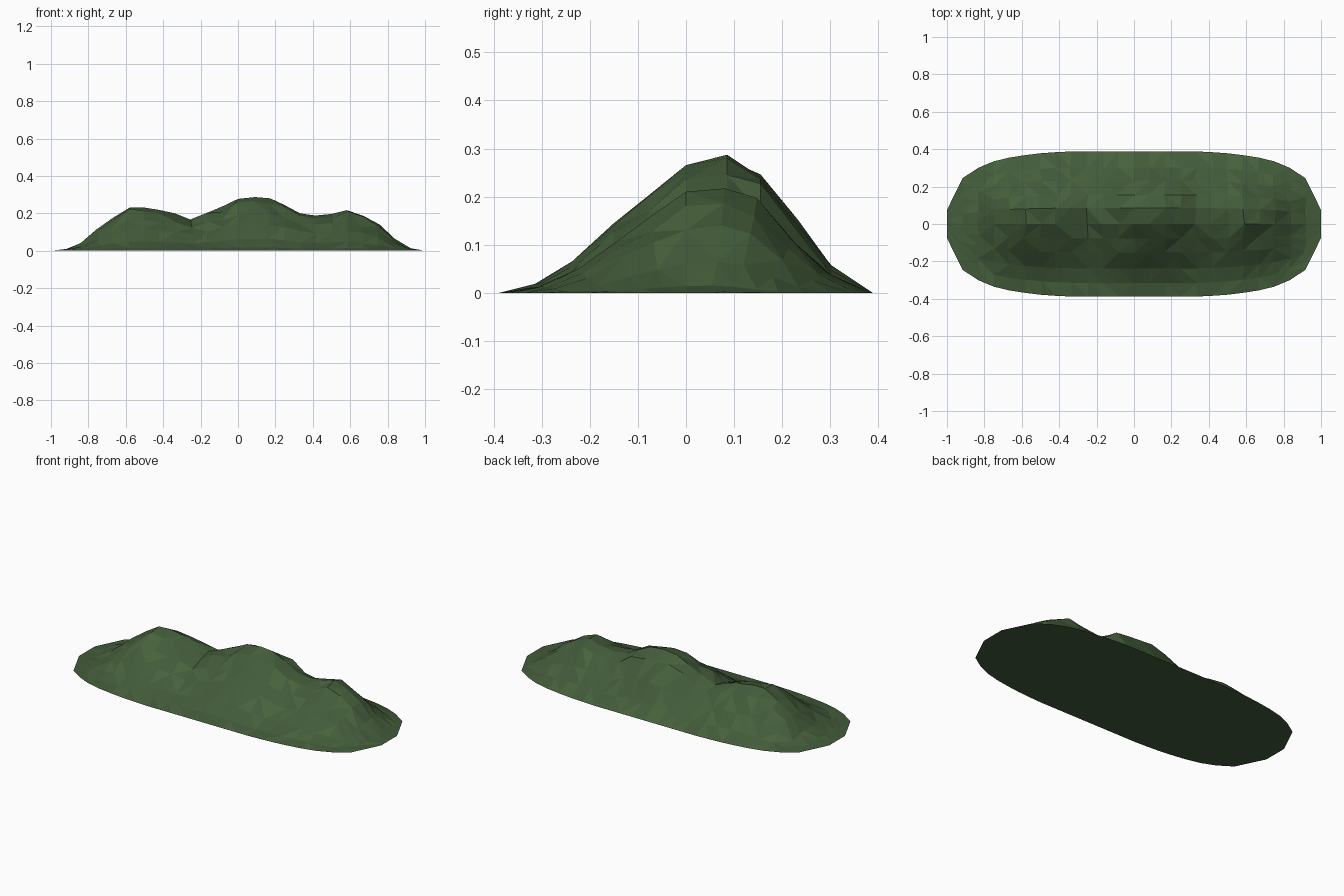
import bpy, bmesh, random

if "Cube" in bpy.data.objects:
    bpy.data.objects.remove(bpy.data.objects["Cube"])
random.seed(4)

# ridge height at 25 evenly spaced stations from left to right
RIDGE = [0, .01, .045, .115, .18, .23, .232, .218, .2, .167, .205, .24, .277,
         .287, .28, .245, .2, .188, .197, .217, .185, .14, .065, .015, 0]
# half of the footprint depth, from the middle to either end
HALF = [.388, .388, .388, .388, .388, .384, .378, .368, .355, .335, .3, .245, .075]
# slope profile: position across the depth, share of ridge height
ACROSS = [-1, -.81, -.61, -.39, -.2, 0, .22, .4, .6, .78, 1]
SHARE = [0, .063, .23, .52, .74, .95, 1, .9, .52, .2, 0]

# two grass tones
def tone(name, rgb):
    m = bpy.data.materials.new(name)
    m.diffuse_color = (*rgb, 1)
    m.use_nodes = True
    m.node_tree.nodes["Principled BSDF"].inputs["Base Color"].default_value = m.diffuse_color
    return m

bm = bmesh.new()
grid = []
for i, h in enumerate(RIDGE):
    half = HALF[abs(i - 12)]
    col = []
    for j, (t, s) in enumerate(zip(ACROSS, SHARE)):
        x, y, z = (i - 12) / 12, t * half, h * s
        if 0 < i < 24 and 0 < j < 10:
            x += random.uniform(-.008, .008)
            if j != 6:
                z *= random.uniform(.92, 1.03)
        col.append(bm.verts.new((x, y, z)))
    grid.append(col)

# triangulated slopes with mixed diagonals
for i in range(24):
    for j in range(10):
        a, b, c, d = grid[i][j], grid[i+1][j], grid[i+1][j+1], grid[i][j+1]
        tris = ((a, b, c), (a, c, d)) if random.random() < .5 else ((a, b, d), (b, c, d))
        for t in tris:
            bm.faces.new(t).material_index = int(random.random() < .25)

# flat underside
rim = ([g[0] for g in grid] + grid[-1][1:]
       + [g[-1] for g in reversed(grid[:-1])] + grid[0][-2:0:-1])
bm.faces.new(rim[::-1])

mesh = bpy.data.meshes.new("hill_ridge")
bm.to_mesh(mesh)
bm.free()
mesh.materials.append(tone("grass", (.055, .105, .042)))
mesh.materials.append(tone("light_grass", (.064, .122, .046)))
bpy.context.collection.objects.link(bpy.data.objects.new("hill_ridge", mesh))
